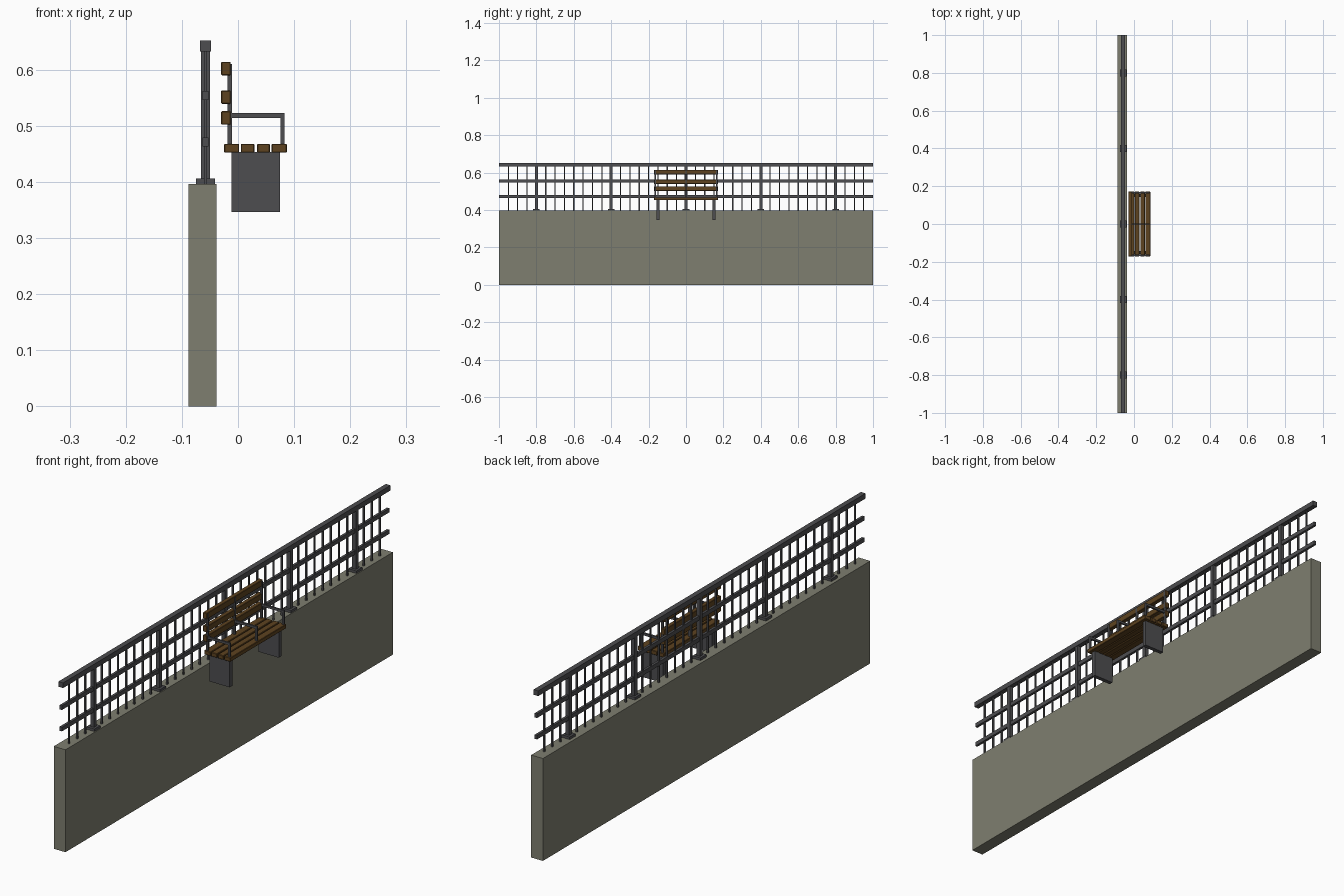
import bpy
import bmesh
from mathutils import Matrix, Vector

cube = bpy.data.objects.get("Cube")
if cube:
    bpy.data.objects.remove(cube, do_unlink=True)


def material(name, color):
    m = bpy.data.materials.new(name)
    m.use_nodes = True
    m.diffuse_color = (*color, 1)
    m.node_tree.nodes["Principled BSDF"].inputs["Base Color"].default_value = (*color, 1)
    return m


CONCRETE = material("concrete", (0.21, 0.21, 0.16))
STEEL = material("dark steel", (0.075, 0.075, 0.08))
WOOD = material("brown wood", (0.11, 0.055, 0.014))


def boxes(name, mat, x, z, spans, bevel=0):
    """One object of boxes sharing x and z ranges, one per y span."""
    bm = bmesh.new()
    for y in spans:
        lo, hi = Vector((x[0], y[0], z[0])), Vector((x[1], y[1], z[1]))
        bmesh.ops.create_cube(bm, size=1, matrix=Matrix.Translation((lo + hi) / 2)
                              @ Matrix.Diagonal((*(hi - lo), 1)))
    if bevel:
        bmesh.ops.bevel(bm, geom=bm.edges[:], offset=bevel, segments=1, affect='EDGES')
    mesh = bpy.data.meshes.new(name)
    bm.to_mesh(mesh)
    bm.free()
    mesh.materials.append(mat)
    obj = bpy.data.objects.new(name, mesh)
    bpy.context.collection.objects.link(obj)
    return obj


def around(centers, width):
    return [(c - width / 2, c + width / 2) for c in centers]


# Wall
FULL = [(-1, 1)]
boxes("wall", CONCRETE, (-0.088, -0.038), (0, 0.396), FULL)

# Railing
posts = [i * 0.4 for i in range(-2, 3)]
bars = [i * 0.05 for i in range(-19, 20) if i % 8]
boxes("post_base_plates", STEEL, (-0.075, -0.041), (0.396, 0.406), around(posts, 0.036))
boxes("railing_posts", STEEL, (-0.066, -0.050), (0.406, 0.632), around(posts, 0.016))
boxes("top_rail", STEEL, (-0.068, -0.048), (0.632, 0.652), FULL)
for name, z in (("lower_rail", 0.471), ("middle_rail", 0.554)):
    boxes(name, STEEL, (-0.063, -0.053), (z - 0.008, z + 0.008), FULL)
boxes("balusters", STEEL, (-0.061, -0.055), (0.396, 0.632), around(bars, 0.006))

# Bench seat and back slats
SLAT = [(-0.171, 0.171)]
for i, x in enumerate([(-0.025, 0.002), (0.005, 0.029), (0.034, 0.057), (0.060, 0.087)]):
    boxes(f"seat_slat_{i + 1}", WOOD, x, (0.452, 0.468), SLAT, 0.0015)
for i, z in enumerate((0.514, 0.551, 0.602)):
    boxes(f"back_slat_{i + 1}", WOOD, (-0.030, -0.013), (z - 0.012, z + 0.012), SLAT, 0.0015)

# Bench legs, back uprights and armrests
boxes("bench_legs", STEEL, (-0.012, 0.075), (0.346, 0.453), around((-0.15, 0.15), 0.016))
arms = around((-0.165, 0, 0.165), 0.007)
boxes("back_uprights", STEEL, (-0.019, -0.011), (0.460, 0.610), arms)
boxes("armrests", STEEL, (-0.015, 0.083), (0.514, 0.523), arms)
boxes("armrest_posts", STEEL, (0.076, 0.083), (0.460, 0.514), arms)
